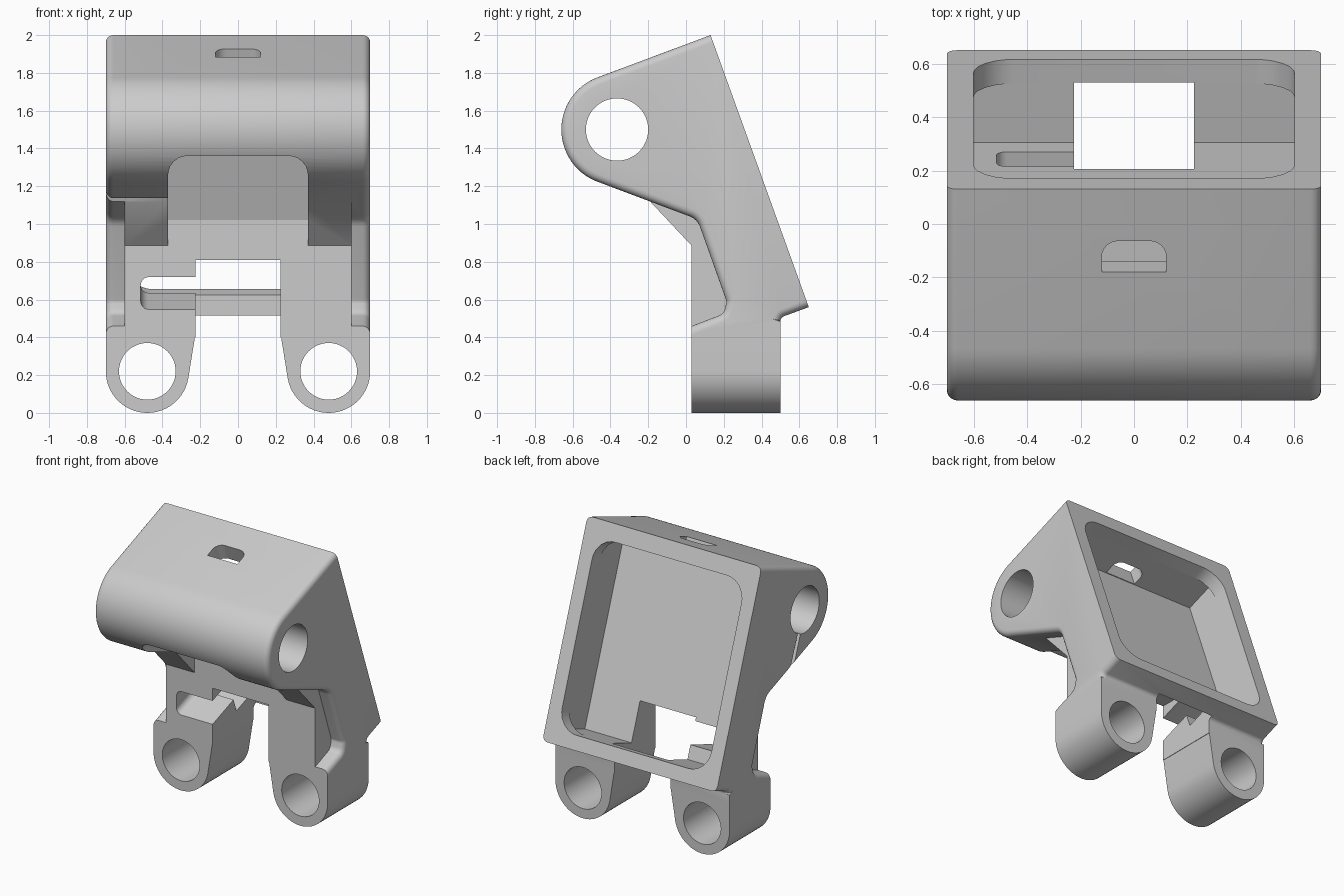
import bpy, bmesh, math
from mathutils import Vector

cube = bpy.data.objects.get("Cube")
if cube:
    bpy.data.objects.remove(cube, do_unlink=True)

X, Y, Z = Vector((1, 0, 0)), Vector((0, 1, 0)), Vector((0, 0, 1))
ORIGIN = Vector((0, 0, 0))

# Tilted frame of the open back face: INTO the body and DOWN along the face
TILT = math.radians(20)
TOP_BACK = Vector((0, 0.13, 2.0))
INTO = Vector((0, -math.cos(TILT), -math.sin(TILT)))
DOWN = Vector((0, math.sin(TILT), -math.cos(TILT)))


def rounded(corners, steps=6):
    """Outline from (a, b, radius) corners, with arcs where radius > 0."""
    out = []
    for i, (a, b, r) in enumerate(corners):
        p = Vector((a, b))
        if not r:
            out.append(p)
            continue
        e1 = (Vector(corners[i - 1][:2]) - p).normalized()
        e2 = (Vector(corners[(i + 1) % len(corners)][:2]) - p).normalized()
        half = e1.angle(e2) / 2
        centre = p + (e1 + e2).normalized() * r / math.sin(half)
        d = r / math.tan(half)
        s, e = p + e1 * d - centre, p + e2 * d - centre
        out += [centre + s.lerp(e, k / steps).normalized() * r for k in range(steps + 1)]
    return out


def arc(cx, cy, r, start, end, steps):
    angles = [math.radians(start + (end - start) * k / steps) for k in range(steps + 1)]
    return [Vector((cx + r * math.cos(t), cy + r * math.sin(t))) for t in angles]


def circle(cx, cy, r, steps=48):
    return arc(cx, cy, r, 0, 360, steps)[:-1]


def rect(a0, b0, a1, b1, r=0):
    return rounded([(a0, b0, r), (a1, b0, r), (a1, b1, r), (a0, b1, r)])


def prism(name, outline, u, v, w, w0, w1, origin=ORIGIN, bevel=0, bevel_rule=None):
    """Extrude an outline drawn on axes u, v along w from w0 to w1."""
    bm = bmesh.new()
    ends = [[bm.verts.new(origin + u * p[0] + v * p[1] + w * d) for p in outline]
            for d in (w0, w1)]
    caps = [bm.faces.new(ring) for ring in ends]
    n = len(outline)
    for i in range(n):
        j = (i + 1) % n
        bm.faces.new((ends[0][i], ends[0][j], ends[1][j], ends[1][i]))
    bmesh.ops.recalc_face_normals(bm, faces=bm.faces[:])
    if bevel:
        edges = [e for cap in caps for e in cap.edges if bevel_rule(e)]
        bmesh.ops.bevel(bm, geom=edges, offset=bevel, segments=5, profile=0.5,
                        affect='EDGES', clamp_overlap=False)
        bmesh.ops.recalc_face_normals(bm, faces=bm.faces[:])
    mesh = bpy.data.meshes.new(name)
    bm.to_mesh(mesh)
    bm.free()
    ob = bpy.data.objects.new(name, mesh)
    bpy.context.scene.collection.objects.link(ob)
    return ob


def combine(target, other, operation):
    mod = target.modifiers.new("combine", 'BOOLEAN')
    mod.operation, mod.solver, mod.object = operation, 'EXACT', other
    bpy.context.view_layer.objects.active = target
    bpy.ops.object.modifier_apply(modifier=mod.name)
    bpy.data.objects.remove(other, do_unlink=True)


# Full-width housing: barrel at the front, tilted open face at the back
BARREL = (-0.365, 1.5)
side = rounded([(0.13, 2.0, 0), (0.65, 0.56, 0), (0.5, 0.505, 0.03), (0.5, 0.4, 0),
                (0.03, 0.4, 0), (0.03, 0.46, 0), (0.2, 0.525, 0.05),
                (0.215, 0.59, 0.04), (0.06, 1.025, 0.09), (-0.466, 1.223, 0)])
side += arc(*BARREL, 0.295, 250, 110, 28)[1:]


def soft_edge(e):
    mid = (e.verts[0].co + e.verts[1].co) / 2
    along = (e.verts[1].co - e.verts[0].co).normalized()
    on_back = (mid - TOP_BACK).dot(INTO) < 0.01
    leg_zone = mid.z < 0.5 and abs(along.y) < 0.01 or mid.z < 0.41
    return not on_back and not leg_zone


body = prism("hinge_housing", side, Y, Z, X, -0.7, 0.7,
             bevel=0.04, bevel_rule=soft_edge)

# Narrower front wall with its sloping underside
wall = [(0.03, 0.42), (0.03, 0.885), (-0.21, 1.14), (0.1, 1.25), (0.49, 0.6), (0.49, 0.42)]
combine(body, prism("front_wall", wall, Y, Z, X, -0.6, 0.6), 'UNION')

# Two legs with round feet
for s in (-1, 1):
    foot = arc(0.48, 0.22, 0.22, 0, -170, 26)
    outline = foot + [Vector((0.225, 0.42)), Vector((0.7, 0.42))]
    leg = prism("leg", [(s * p.x, p.y) for p in outline], X, Z, Y, 0.03, 0.5)
    combine(body, leg, 'UNION')

cutters = []

# Square cavity with a rounded mouth
cutters.append(prism("cavity", rect(-0.6, 0.12, 0.6, 1.43), X, DOWN, INTO,
                     0.1, 0.335, TOP_BACK))
cutters.append(prism("cavity_mouth", rect(-0.6, 0.12, 0.6, 1.43, 0.15), X, DOWN, INTO,
                     -0.05, 0.11, TOP_BACK))

# Arched notch under the barrel, ending on the tilted centre panel
arch = rounded([(-0.37, 1.02, 0), (-0.37, 1.36, 0.1), (0.37, 1.36, 0.1), (0.37, 1.02, 0)])
notch = prism("notch", arch, X, Z, Y, -0.8, 0.03)
for vert in notch.data.vertices:
    if vert.co.y > 0:
        vert.co.y -= (vert.co.z - 1.02) * math.tan(TILT)
cutters.append(notch)
cutters.append(prism("notch_base", rect(-0.37, 0.85, 0.37, 1.021), X, Z, Y, -0.8, 0.03))

# Gap between the legs, reaching into the cavity
cutters.append(prism("leg_gap", rect(-0.225, -0.1, 0.225, 0.81), X, Z, Y, -0.2, 0.53))

# Cable slot beside the gap
slot = rounded([(-0.515, 1.17, 0.04), (-0.2, 1.17, 0), (-0.2, 1.33, 0), (-0.515, 1.33, 0.04)])
cutters.append(prism("cable_slot", slot, X, DOWN, INTO, 0.3, 0.75, TOP_BACK))

# Small opening in the top
top_slot = rounded([(-0.12, 0.33, 0), (-0.12, 0.207, 0.06), (0.12, 0.207, 0.06), (0.12, 0.33, 0)])
cutters.append(prism("top_slot", top_slot, X, INTO, DOWN, -0.05, 0.2, TOP_BACK))

# Barrel bore and the thin slit on the right side
cutters.append(prism("barrel_bore", circle(*BARREL, 0.165), Y, Z, X, -0.8, 0.8))
slit = [(-0.32, 1.36), (-0.285, 1.36), (-0.175, 1.08), (-0.215, 1.08)]
cutters.append(prism("slit", slit, Y, Z, X, -0.8, -0.36))

# Foot bores
for s in (-1, 1):
    cutters.append(prism("foot_bore", circle(s * 0.48, 0.22, 0.15), X, Z, Y, -0.1, 0.6))

for cutter in cutters:
    combine(body, cutter, 'DIFFERENCE')

# Single grey material
GREY = (0.6, 0.6, 0.6, 1)
mat = bpy.data.materials.new("plain_grey")
mat.use_nodes = True
mat.diffuse_color = GREY
mat.node_tree.nodes["Principled BSDF"].inputs["Base Color"].default_value = GREY
body.data.materials.clear()
body.data.materials.append(mat)
for poly in body.data.polygons:
    poly.material_index = 0

bpy.ops.object.select_all(action='DESELECT')
body.select_set(True)
bpy.context.view_layer.objects.active = body
bpy.ops.object.shade_smooth_by_angle(angle=math.radians(30))
